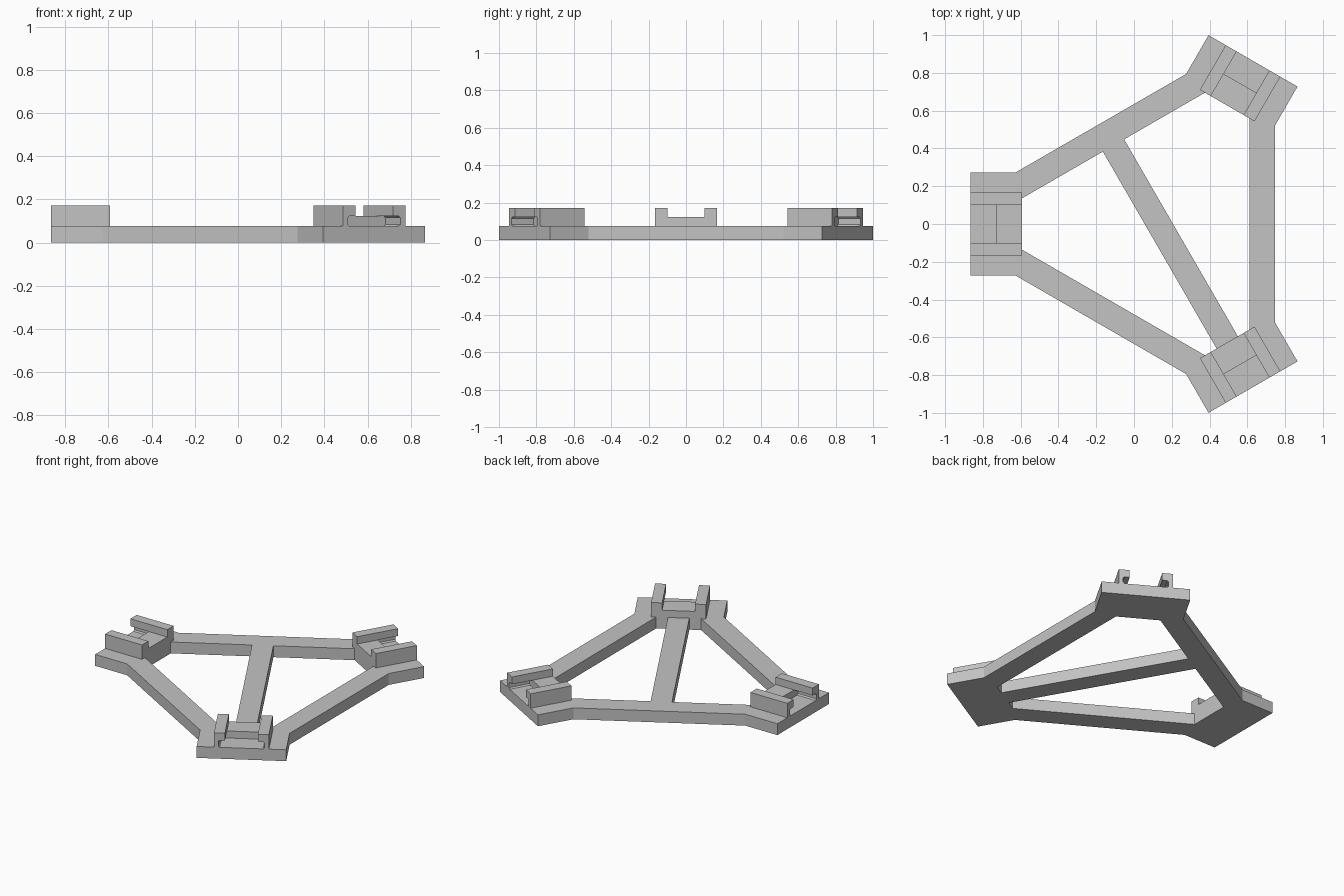
import bpy, bmesh
from math import cos, sin, radians, sqrt
from mathutils import Vector

cube = bpy.data.objects.get("Cube")
if cube:
    bpy.data.objects.remove(cube, do_unlink=True)

CENTRE = 0.1315                      # x of the three-fold axis
R_OUT, R_FLANK, R_IN = 0.997, 0.76, 0.724
PAD_HALF, BAR_DIST, STRUT_HALF = 0.272, 0.48, 0.065
NECK = (BAR_DIST - R_IN / 2) / (sqrt(3) / 2)
Z_PLATE, Z_SLOT, Z_TOP = 0.076, 0.123, 0.172

grey = bpy.data.materials.new("plain grey")
grey.use_nodes = True
colour = (0.55, 0.55, 0.55, 1)
grey.diffuse_color = colour
grey.node_tree.nodes["Principled BSDF"].inputs["Base Color"].default_value = colour


def place(angle, r, t, z=0.0):
    """Point at radial distance r and sideways offset t on an arm."""
    a = radians(angle)
    return Vector((CENTRE + r * cos(a) - t * sin(a), r * sin(a) + t * cos(a), z))


def finish(bm, name):
    bmesh.ops.recalc_face_normals(bm, faces=bm.faces)
    mesh = bpy.data.meshes.new(name)
    bm.to_mesh(mesh)
    bm.free()
    mesh.materials.append(grey)
    bpy.context.collection.objects.link(bpy.data.objects.new(name, mesh))


def extrude(bm, faces, offset):
    new = bmesh.ops.extrude_face_region(bm, geom=faces, use_keep_orig=True)["geom"]
    verts = [v for v in new if isinstance(v, bmesh.types.BMVert)]
    bmesh.ops.translate(bm, verts=verts, vec=offset)


def prism(bm, angle, profile, r0, r1):
    """Extrude a (sideways, height) profile along an arm."""
    face = bm.faces.new([bm.verts.new(place(angle, r0, t, z)) for t, z in profile])
    extrude(bm, [face], place(angle, r1, 0) - place(angle, r0, 0))


# Flat frame: three pads, three bars and a central strut in one sheet
strut_far = [place(-60, -BAR_DIST, s * STRUT_HALF) for s in (-1, 1)]
strut_near = [place(-60, R_IN, s * STRUT_HALF) for s in (-1, 1)]
outlines = [[strut_far[0], strut_far[1], strut_near[1], strut_near[0]]]
for a in (-60, 60, 180):
    pad = [place(a, R_OUT, -PAD_HALF), place(a, R_OUT, PAD_HALF),
           place(a, R_FLANK, PAD_HALF), place(a, R_IN, NECK)]
    if a == -60:
        pad += strut_near[::-1]
    pad += [place(a, R_IN, -NECK), place(a, R_FLANK, -PAD_HALF)]
    b = a + 120
    bar = [place(a, R_FLANK, PAD_HALF), place(b, R_FLANK, -PAD_HALF),
           place(b, R_IN, -NECK)]
    if a == 60:
        bar += strut_far
    bar.append(place(a, R_IN, NECK))
    outlines += [pad, bar]

bm = bmesh.new()
for outline in outlines:
    bm.faces.new([bm.verts.new(p) for p in outline])
bmesh.ops.remove_doubles(bm, verts=bm.verts, dist=0.001)
extrude(bm, bm.faces[:], Vector((0, 0, Z_PLATE)))
finish(bm, "frame")

# Slotted clips: two overhanging rails and a stop block on each pad
WALL, LIP, OUTER, CUT = 0.14, 0.1, 0.167, 0.008
rail = [(OUTER, Z_PLATE), (OUTER, Z_TOP), (LIP, Z_TOP), (LIP, Z_SLOT),
        (WALL - CUT, Z_SLOT), (WALL, Z_SLOT - CUT),
        (WALL, Z_PLATE + CUT), (WALL - CUT, Z_PLATE)]
stop = [(-WALL, Z_PLATE), (WALL, Z_PLATE), (WALL, Z_SLOT), (-WALL, Z_SLOT)]
for name, a in (("left_rear", 60), ("left_front", -60), ("right", 180)):
    bm = bmesh.new()
    for side in (-1, 1):
        prism(bm, a, [(side * t, z) for t, z in rail], R_IN, R_OUT)
    finish(bm, name + "_clip_rails")
    bm = bmesh.new()
    prism(bm, a, stop, R_IN, 0.86)
    finish(bm, name + "_clip_stop")
